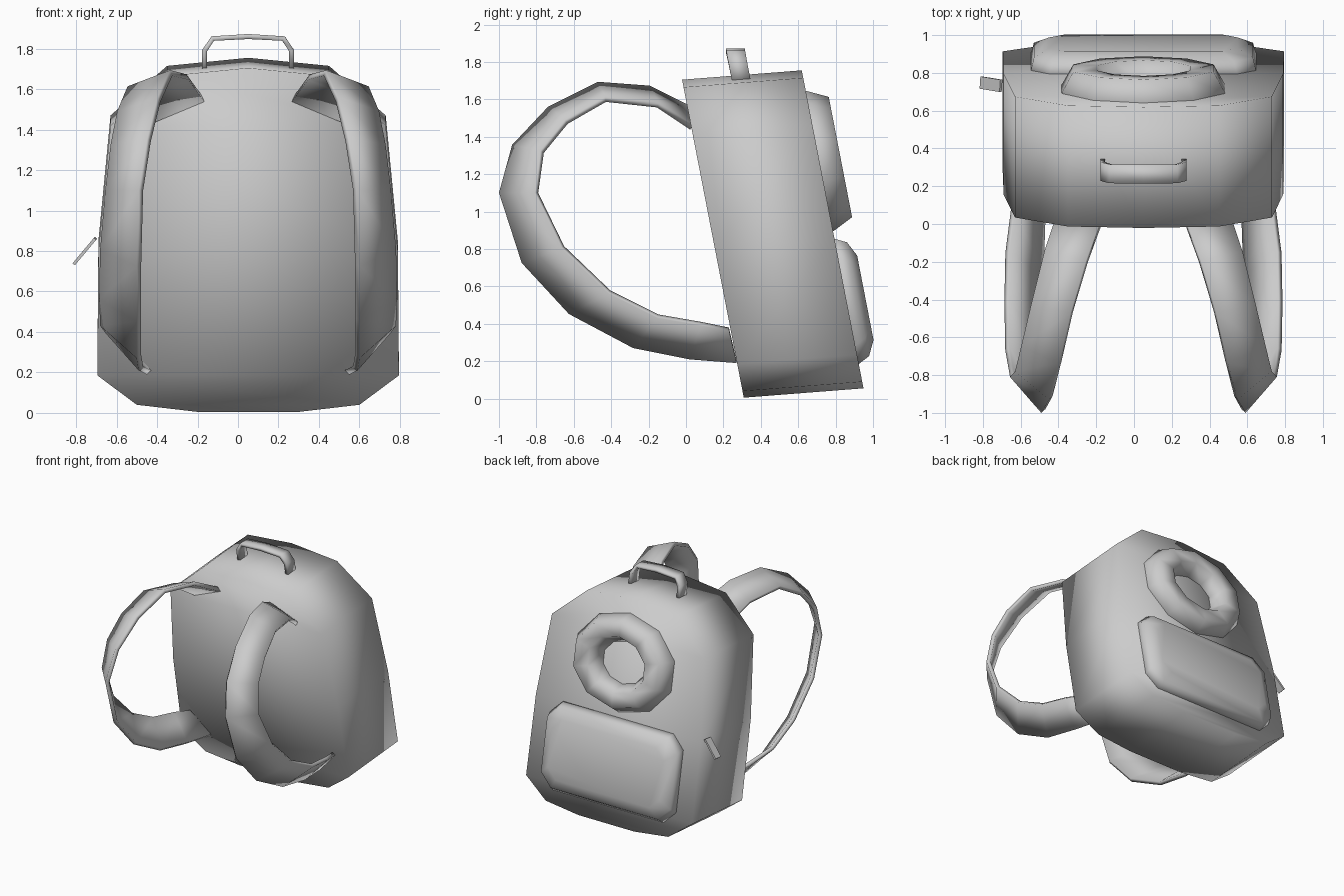
import bpy
import bmesh
from math import radians, atan2
from mathutils import Vector, Matrix

cube = bpy.data.objects.get("Cube")
if cube:
    bpy.data.objects.remove(cube, do_unlink=True)

MID = 0.05                                  # symmetry plane of the bag
LEAN = atan2(0.33, 1.7)                     # backward lean of the panels
DEPTH = Vector((0, 0.64, 0.05))             # front panel to back panel

fabric = bpy.data.materials.new("grey_fabric")
fabric.use_nodes = True
GREY = (0.6, 0.6, 0.6, 1)
fabric.diffuse_color = GREY
fabric.node_tree.nodes["Principled BSDF"].inputs["Base Color"].default_value = GREY


def finish(name, bm, smooth=True):
    bmesh.ops.recalc_face_normals(bm, faces=bm.faces)
    for f in bm.faces:
        f.smooth = smooth
    mesh = bpy.data.meshes.new(name)
    bm.to_mesh(mesh)
    bm.free()
    mesh.materials.append(fabric)
    obj = bpy.data.objects.new(name, mesh)
    bpy.context.scene.collection.objects.link(obj)
    return obj


def loft(bm, rings, closed):
    """Join successive rows of points with quads."""
    rows = [[bm.verts.new(p) for p in ring] for ring in rings]
    for a, b in zip(rows, rows[1:]):
        n = len(a)
        for i in range(n if closed else n - 1):
            j = (i + 1) % n
            bm.faces.new((a[i], a[j], b[j], b[i]))
    return rows


def ribbon(name, edges, thickness):
    """Thin band running between two edge paths."""
    bm = bmesh.new()
    loft(bm, edges, False)
    obj = finish(name, bm)
    mod = obj.modifiers.new("thickness", "SOLIDIFY")
    mod.thickness = thickness
    mod.offset = 0
    return obj


def back_frame(z):
    """Frame on the back panel: x across, y up the panel, z outward."""
    y = 0.95 - 0.33 * (z - 0.06) / 1.7
    return Matrix.Translation((MID, y, z)) @ Matrix.Rotation(LEAN, 4, "X") @ \
        Matrix(((1, 0, 0, 0), (0, 0, 1, 0), (0, 1, 0, 0), (0, 0, 0, 1)))


# Bag body: arched outline pushed through from front to back
half = [(0.25, 0.005), (0.55, 0.04), (0.745, 0.185), (0.74, 0.8),
        (0.68, 1.42), (0.40, 1.665), (0, 1.705)]
outline = half + [(-x, z) for x, z in reversed(half[:-1])]
front = [Vector((MID + x, 0.31 - 0.33 * z / 1.7, z)) for x, z in outline]
bm = bmesh.new()
for cap in loft(bm, [front, [p + DEPTH for p in front]], True):
    n = len(cap)
    for i in range(len(half) - 2):
        bm.faces.new((cap[i], cap[i + 1], cap[n - 2 - i], cap[n - 1 - i]))
    bm.faces.new(cap[len(half) - 2:len(half) + 1])
finish("bag_body", bm)

# Shoulder straps: twisted bands, outer loop edge and inner loop edge
outer = [(0.22, 0.02, 1.55), (0.30, -0.2, 1.66), (0.38, -0.47, 1.68),
         (0.44, -0.73, 1.55), (0.49, -0.92, 1.35), (0.53, -0.99, 1.1),
         (0.54, -0.87, 0.73), (0.54, -0.62, 0.46), (0.54, -0.28, 0.28),
         (0.53, 0.02, 0.22), (0.49, 0.27, 0.2)]
inner = [(0.46, 0.03, 1.45), (0.52, -0.15, 1.57), (0.59, -0.43, 1.6),
         (0.64, -0.64, 1.48), (0.67, -0.77, 1.32), (0.695, -0.8, 1.1),
         (0.72, -0.66, 0.81), (0.725, -0.41, 0.57), (0.72, -0.15, 0.44),
         (0.69, 0.08, 0.4), (0.65, 0.23, 0.37)]
for side, sign in (("left", 1), ("right", -1)):
    pairs = [[(MID + sign * x, y, z) for x, y, z in pair]
             for pair in zip(outer, inner)]
    ribbon(side + "_shoulder_strap", pairs, 0.03)

# Carry handle: flat band bent over the top
handle = [(0.215, 1.69), (0.215, 1.79), (0.175, 1.85), (0, 1.86)]
handle += [(-x, z) for x, z in reversed(handle[:-1])]
bands = []
for x, z in handle:
    y = 0.28 - 0.2 * (z - 1.78)
    bands.append([(MID + x, y - 0.05, z), (MID + x, y + 0.05, z)])
ribbon("carry_handle", bands, 0.025)

# Padded ring on the back panel
bm = bmesh.new()
R, TUBE = 0.325, 0.13
profile = [Matrix.Rotation(radians(60 * k), 2) @ Vector((TUBE, 0)) for k in range(6)]
rings = []
for s in range(11):
    turn = Matrix.Rotation(radians(36 * s + 18), 3, "Z")
    rings.append([back_frame(1.27) @ (Matrix.Diagonal((1, 0.84, 1)) @
                  (turn @ Vector((R + p.x, 0, p.y)))) for p in profile])
loft(bm, rings, True)
bmesh.ops.remove_doubles(bm, verts=bm.verts, dist=0.001)
finish("padded_ring", bm)


# Back pocket: chamfered slab narrowing outward
def chamfered(w, h, d, c):
    quarter = [(w, h - c), (w - c, h)]
    pts = quarter + [(-x, y) for x, y in reversed(quarter)]
    pts += [(-x, -y) for x, y in pts]
    return [back_frame(0.52) @ Vector((x, y, d)) for x, y in pts]


bm = bmesh.new()
rows = loft(bm, [chamfered(0.6, 0.35, -0.02, 0.1),
                 chamfered(0.58, 0.31, 0.06, 0.1),
                 chamfered(0.5, 0.23, 0.1, 0.08)], True)
for cap in (rows[0], rows[-1]):
    bm.faces.new(cap)
finish("back_pocket", bm)

# Small slanted tab beside the bag
bm = bmesh.new()
bmesh.ops.create_cube(bm, size=1, matrix=Matrix.Translation((-0.757, 0.74, 0.8)) @
                      Matrix.Rotation(radians(-50), 4, "Y") @
                      Matrix.Rotation(radians(-6), 4, "Z") @
                      Matrix.Diagonal((0.165, 0.065, 0.015, 1)))
finish("side_tab", bm, False)
